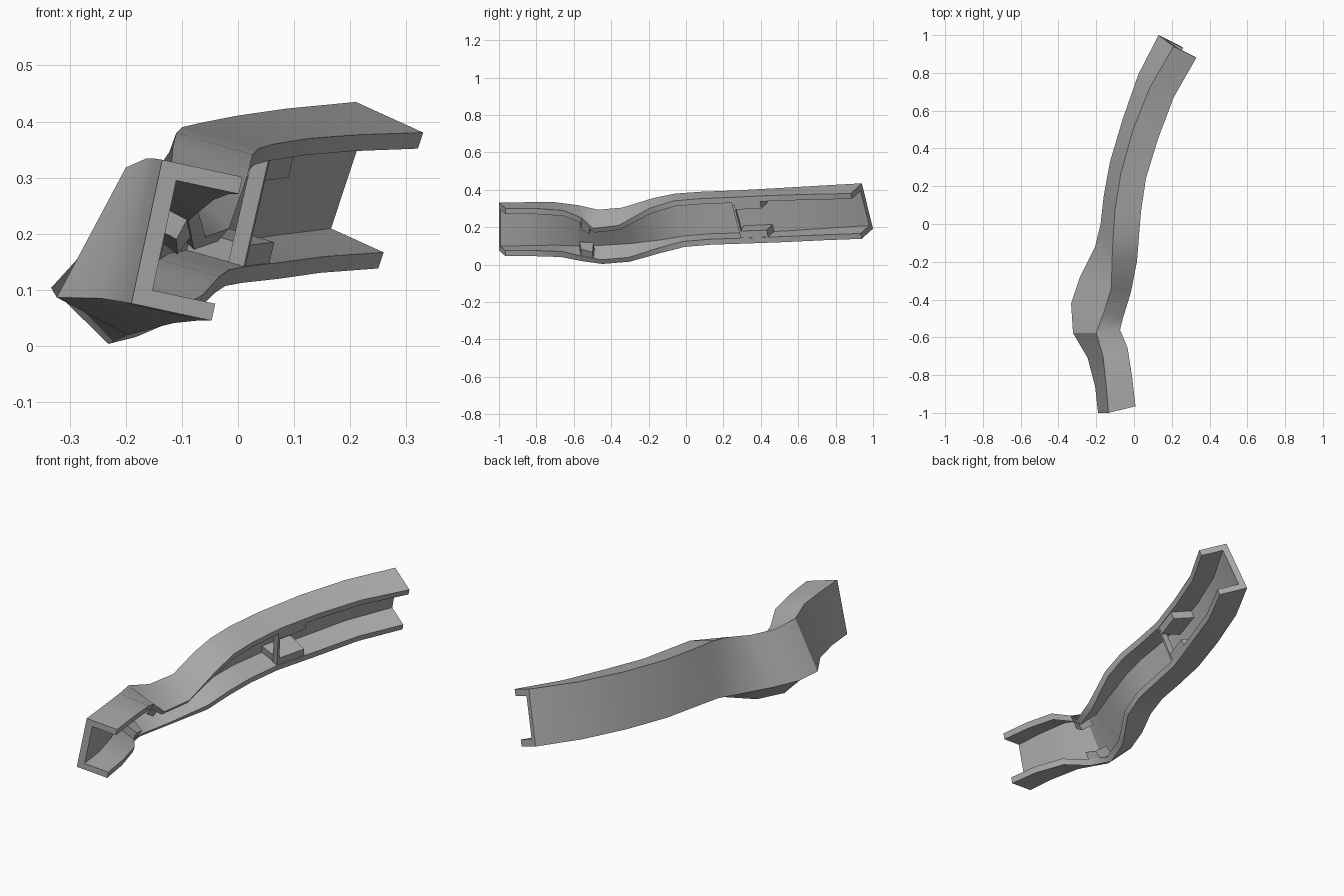
import bpy
import bmesh
from mathutils import Vector

cube = bpy.data.objects.get("Cube")
if cube:
    bpy.data.objects.remove(cube, do_unlink=True)

WEB_HEIGHT = 0.262
WALL = 0.031

grey = bpy.data.materials.new("plain grey")
grey.use_nodes = True
colour = (0.42, 0.42, 0.42, 1)
grey.diffuse_color = colour
grey.node_tree.nodes["Principled BSDF"].inputs["Base Color"].default_value = colour

# Stations along the rail: top corner (x, y, z), bottom corner (x, y), flange tip (x, y)
STATIONS = [
    (-.135, -1, .332, -.19, -1, .008, -.965),
    (-.148, -.85, .334, -.206, -.86, -.01, -.81),
    (-.164, -.7, .334, -.245, -.71, -.034, -.655),
    (-.2, -.577, .318, -.323, -.577, -.074, -.56),
    (-.16, -.47, .294, -.333, -.42, -.058, -.497),
    (-.12, -.34, .305, -.286, -.28, -.016, -.36),
    (-.116, -.18, .355, -.206, -.12, .016, -.196),
    (-.11, -.06, .38, -.177, 0, .026, -.068),
    (-.1, .08, .39, -.16, .15, .037, .065),
    (-.07, .265, .397, -.127, .33, .063, .24),
    (-.005, .5, .41, -.06, .555, .127, .45),
    (.085, .725, .423, .022, .79, .21, .67),
    (.21, .94, .435, .13, 1, .33, .88),
]


def frame(station):
    """Top corner, web vector and flange vector of one cross-section."""
    ax, ay, az, dx, dy, bx, by = station
    wx, wy = dx - ax, dy - ay
    wz = -(WEB_HEIGHT ** 2 - wx * wx - wy * wy) ** 0.5
    fx, fy = bx - ax, by - ay
    fz = -(wx * fx + wy * fy) / wz
    return Vector((ax, ay, az)), Vector((wx, wy, wz)), Vector((fx, fy, fz))


FRAMES = [frame(s) for s in STATIONS]


def frame_at(s):
    """Cross-section between two neighbouring stations."""
    i = min(int(s), len(FRAMES) - 2)
    return [p.lerp(q, s - i) for p, q in zip(FRAMES[i], FRAMES[i + 1])]


def ring(s, profile):
    """Place a profile of (across flange, down web) fractions at a station."""
    corner, web, flange = frame_at(s)
    return [corner + flange * u + web * v for u, v in profile]


def sweep(name, steps, profile):
    bm = bmesh.new()
    rings = [[bm.verts.new(p) for p in ring(s, profile)] for s in steps]
    n = len(profile)
    for a, b in zip(rings, rings[1:]):
        for i in range(n):
            j = (i + 1) % n
            bm.faces.new((a[i], a[j], b[j], b[i]))
    bm.faces.new(rings[0])
    bm.faces.new(rings[-1])
    bmesh.ops.recalc_face_normals(bm, faces=bm.faces)
    mesh = bpy.data.meshes.new(name)
    bm.to_mesh(mesh)
    bm.free()
    mesh.materials.append(grey)
    obj = bpy.data.objects.new(name, mesh)
    bpy.context.collection.objects.link(obj)
    bpy.ops.object.select_all(action='DESELECT')
    obj.select_set(True)
    bpy.context.view_layer.objects.active = obj
    bpy.ops.object.shade_smooth_by_angle(angle=0.5)
    return obj


def box(u0, u1, v0, v1):
    return [(u0, v0), (u1, v0), (u1, v1), (u0, v1)]


# Main C-shaped channel
tv = WALL / WEB_HEIGHT
tu = 0.22
channel = [(0, 0), (1, 0), (1, tv), (tu, tv),
           (tu, 1 - tv), (1, 1 - tv), (1, 1), (0, 1)]
sweep("channel_rail", range(len(FRAMES)), channel)

# Inner lugs on both flanges, at the bend and at the middle
lip = tv + 0.15
for place, start, end, depth in (("bend", 3.0, 3.6, 0.4), ("middle", 9.0, 9.7, 0.2)):
    sweep("upper_lug_" + place, (start, end), box(depth, 0.98, tv * 0.5, lip))
    sweep("lower_lug_" + place, (start, end), box(depth, 0.98, 1 - lip, 1 - tv * 0.5))

# Thin upright bar bridging the open side
sweep("cross_bar", (8.97, 9.03), box(0.78, 0.99, tv * 0.5, 1 - tv * 0.5))
